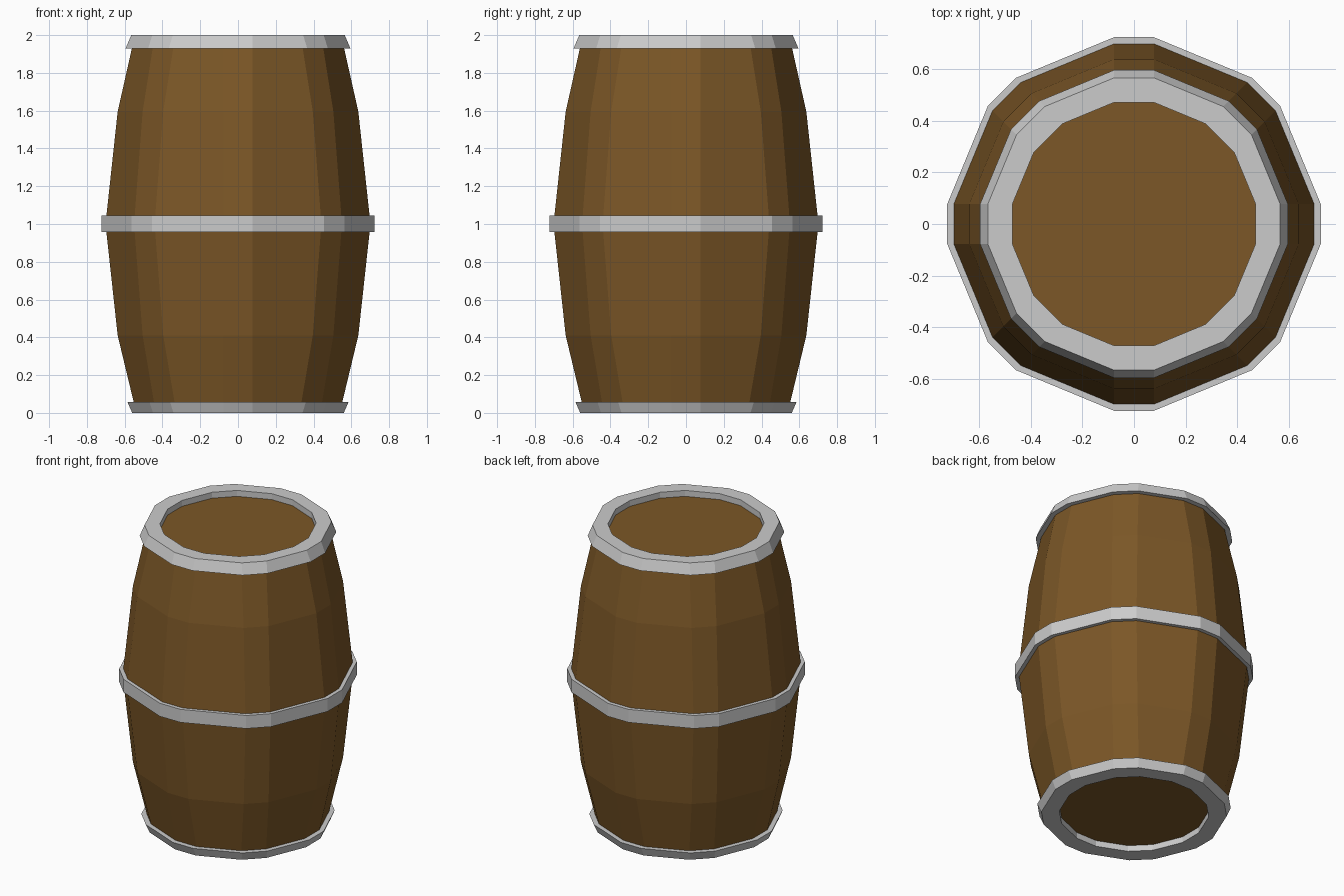
import bpy, bmesh
from math import sin, cos, radians

if "Cube" in bpy.data.objects:
    bpy.data.objects.remove(bpy.data.objects["Cube"])

HALF = 0.077  # half width of each bevelled corner facet


def ring_points(r, z):
    # Octagon with bevelled corners: 16 points, constant bevel width
    pts = []
    for i in range(8):
        a = radians(45 * i)
        for s in (-HALF, HALF):
            pts.append((r * cos(a) - s * sin(a), r * sin(a) + s * cos(a), z))
    return pts


def build(name, profile, closed, material=None):
    # Skin a (radius, z) profile; closed makes a hoop, otherwise cap both ends
    bm = bmesh.new()
    rings = [[bm.verts.new(p) for p in ring_points(r, z)] for r, z in profile]
    pairs = list(zip(rings, rings[1:]))
    if closed:
        pairs.append((rings[-1], rings[0]))
    else:
        bm.faces.new(rings[0])
        bm.faces.new(rings[-1])
    for a, b in pairs:
        for i in range(16):
            j = (i + 1) % 16
            bm.faces.new((a[i], a[j], b[j], b[i]))
    bmesh.ops.recalc_face_normals(bm, faces=bm.faces)
    mesh = bpy.data.meshes.new(name)
    bm.to_mesh(mesh)
    bm.free()
    if material:
        mesh.materials.append(material)
    obj = bpy.data.objects.new(name, mesh)
    bpy.context.collection.objects.link(obj)
    return obj


wood = bpy.data.materials.new("wood")
wood.diffuse_color = (0.2, 0.095, 0.02, 1)
wood.use_nodes = True
wood.node_tree.nodes["Principled BSDF"].inputs["Base Color"].default_value = wood.diffuse_color

# Bulging wooden body with recessed lids
build("barrel_body", [(0.548, 0.04), (0.637, 0.41), (0.697, 0.96), (0.697, 1.04),
                      (0.637, 1.595), (0.555, 1.96)], False, wood)

# Metal hoops
build("top_hoop", [(0.47, 1.95), (0.47, 2.0), (0.565, 2.0), (0.595, 1.93), (0.545, 1.93)], True)
build("middle_hoop", [(0.68, 0.957), (0.68, 1.045), (0.722, 1.045), (0.722, 0.957)], True)
build("bottom_hoop", [(0.45, 0.05), (0.45, 0.0), (0.56, 0.0), (0.585, 0.057), (0.535, 0.057)], True)
